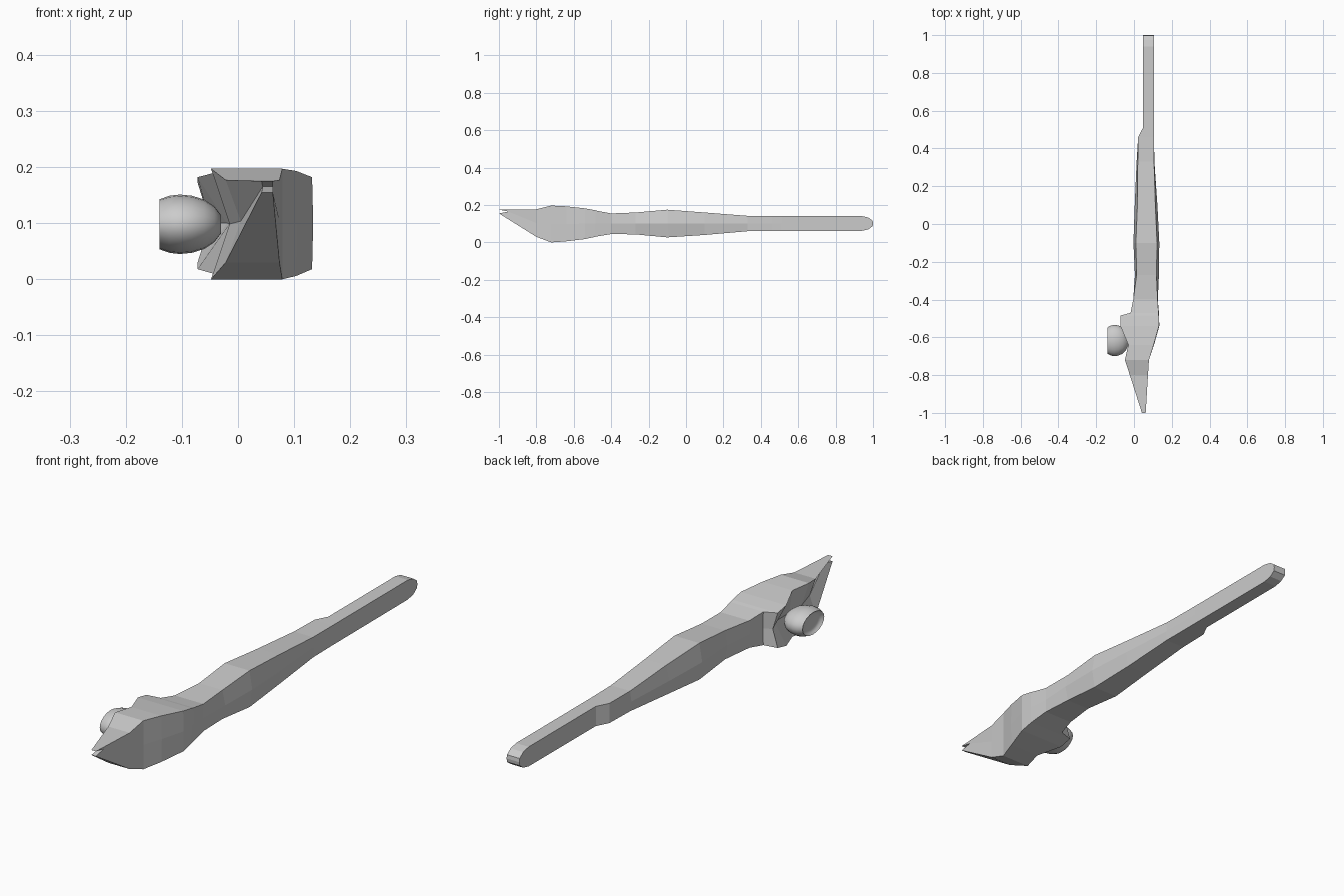
import bpy, bmesh, math

# Shaft stations: y, left edge x, left ridge x, right edge x, right ridge x, bottom z, top z
STATIONS = [
    (-1.00, 0.042, 0.044, 0.062, 0.062, 0.155, 0.175),
    (-0.80, -0.022, 0.005, 0.074, 0.074, 0.030, 0.177),
    (-0.72, -0.048, -0.015, 0.079, 0.079, 0.000, 0.197),
    (-0.64, -0.030, -0.015, 0.104, 0.106, 0.006, 0.193),
    (-0.54, -0.072, -0.020, 0.132, 0.134, 0.018, 0.182),
    (-0.485, -0.072, -0.050, 0.131, 0.133, 0.030, 0.172),
    (-0.47, -0.018, -0.016, 0.130, 0.132, 0.033, 0.168),
    (-0.40, -0.004, -0.004, 0.125, 0.126, 0.045, 0.155),
    (-0.27, 0.014, 0.005, 0.119, 0.132, 0.043, 0.160),
    (-0.10, 0.010, -0.003, 0.122, 0.134, 0.027, 0.175),
    (0.10, 0.018, 0.004, 0.113, 0.124, 0.040, 0.160),
    (0.33, 0.020, 0.014, 0.106, 0.108, 0.060, 0.142),
    (0.46, 0.022, 0.022, 0.105, 0.106, 0.061, 0.141),
    (0.51, 0.048, 0.048, 0.105, 0.105, 0.061, 0.141),
    (0.94, 0.048, 0.048, 0.105, 0.105, 0.062, 0.141),
    (0.975, 0.048, 0.048, 0.105, 0.105, 0.070, 0.133),
    (0.998, 0.048, 0.048, 0.105, 0.105, 0.087, 0.116),
]


def finish(name, bm):
    bmesh.ops.recalc_face_normals(bm, faces=bm.faces)
    mesh = bpy.data.meshes.new(name)
    bm.to_mesh(mesh)
    bm.free()
    ob = bpy.data.objects.new(name, mesh)
    bpy.context.collection.objects.link(ob)
    return ob


# Carved shaft and head: six-sided loft, notched beak at front, blunt tail
bm = bmesh.new()
rings = []
for i, (y, xl, ml, xr, mr, lo, hi) in enumerate(STATIONS):
    ym = y + (0.05 if i == 0 else 0.002 if i == len(STATIONS) - 1 else 0)
    mid = (lo + hi) / 2
    pts = [(xl, y, hi), (ml, ym, mid), (xl, y, lo),
           (xr, y, lo), (mr, ym, mid), (xr, y, hi)]
    rings.append([bm.verts.new(p) for p in pts])
for a, b in zip(rings, rings[1:]):
    for k in range(6):
        n = (k + 1) % 6
        bm.faces.new((a[k], a[n], b[n], b[k]))
for r in (rings[0], rings[-1]):
    bm.faces.new((r[0], r[1], r[4], r[5]))
    bm.faces.new((r[1], r[2], r[3], r[4]))
finish("shaft_and_head", bm)

# Side knob: oval barrel with a shallow dished end, axis along x
bm = bmesh.new()
SIDES = 20
profile = [(-0.129, 0.55), (-0.132, 0.72), (-0.140, 0.84), (-0.122, 0.96),
           (-0.104, 1.0), (-0.082, 0.96), (-0.060, 0.83), (-0.042, 0.60),
           (-0.030, 0.30)]
rings = []
for x, s in profile:
    rings.append([bm.verts.new((x, -0.617 + 0.083 * s * math.cos(t),
                                0.098 + 0.053 * s * math.sin(t)))
                  for t in (2 * math.pi * k / SIDES for k in range(SIDES))])
for a, b in zip(rings, rings[1:]):
    for k in range(SIDES):
        n = (k + 1) % SIDES
        bm.faces.new((a[k], a[n], b[n], b[k]))
bm.faces.new(rings[0])
bm.faces.new(rings[-1])
knob = finish("side_knob", bm)
bpy.context.view_layer.objects.active = knob
knob.select_set(True)
bpy.ops.object.shade_smooth_by_angle(angle=math.radians(35))
